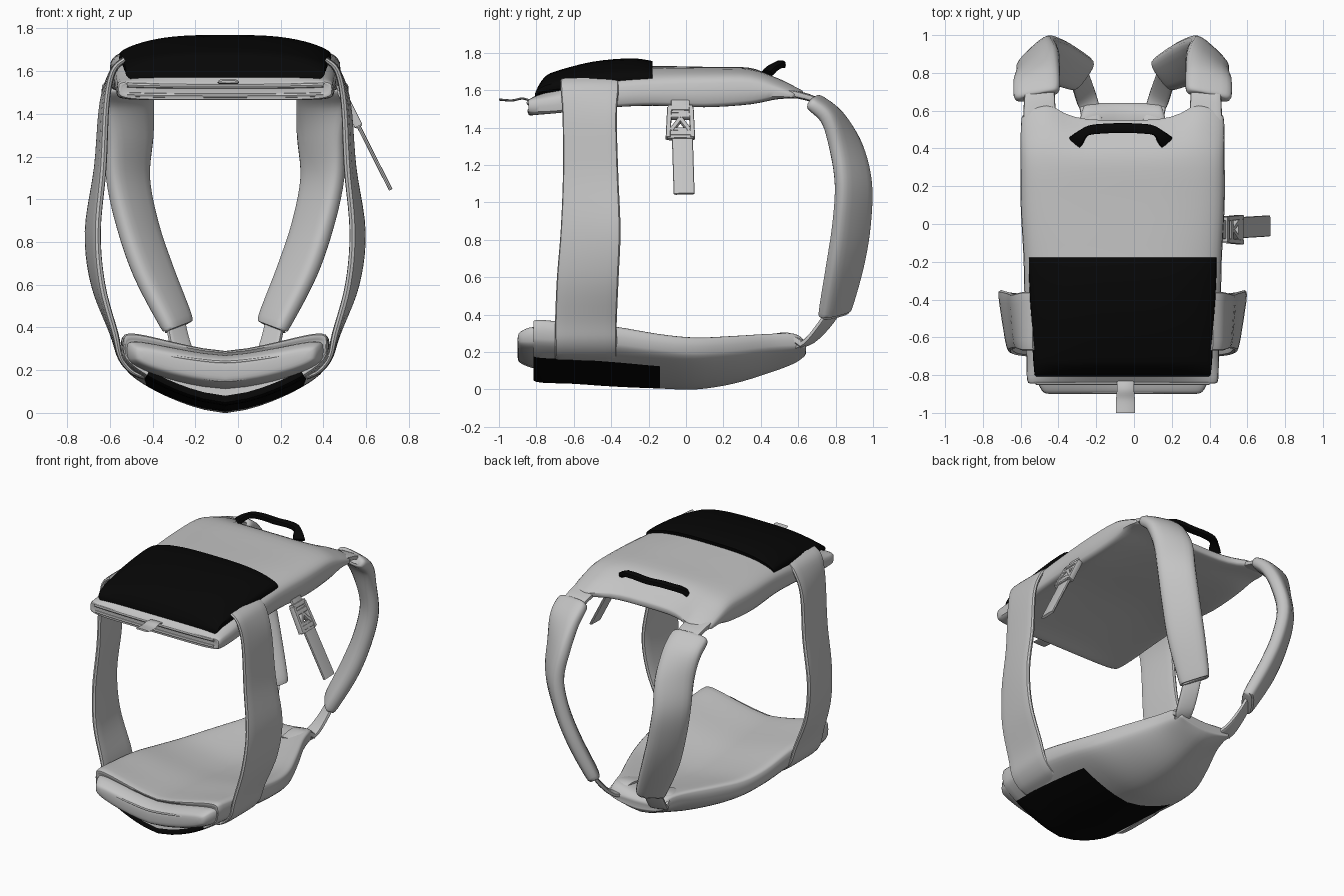
import bpy, bmesh, math
from mathutils import Vector as V

CX = -0.06  # symmetry plane of the vest


def material(name, c):
    m = bpy.data.materials.new(name)
    m.diffuse_color = (c, c, c, 1)
    return m


GREY = material("grey fabric", 0.55)
BLACK = material("black fabric", 0.002)


def resample(rows, n):
    """Catmull-Rom interpolation of tuples of numbers."""
    out = []
    for i in range(len(rows) - 1):
        a, b = rows[max(i - 1, 0)], rows[i]
        c, d = rows[i + 1], rows[min(i + 2, len(rows) - 1)]
        for k in range(n):
            t = k / n
            out.append(tuple(q + 0.5 * t * (r - p + t * (2 * p - 5 * q + 4 * r - s + t * (3 * (q - r) + s - p)))
                             for p, q, r, s in zip(a, b, c, d)))
    return out + [tuple(rows[-1])]


def sup(v, e):
    return math.copysign(abs(v) ** e, v) if abs(v) > 1e-6 else 0.0


def skin(name, rings, mat, rule=None):
    """Join closed rings into a capped solid; rule marks black faces."""
    bm = bmesh.new()
    vs = [[bm.verts.new(p) for p in r] for r in rings]
    n = len(vs[0])
    for a, b in zip(vs, vs[1:]):
        for j in range(n):
            k = (j + 1) % n
            f = bm.faces.new((a[j], a[k], b[k], b[j]))
            if rule and rule(f.calc_center_median(), j, n):
                f.material_index = 1
    # strip caps between the upper and lower halves of each end ring
    for r in (vs[0], vs[-1]):
        for j in range(n // 2):
            quad = list(dict.fromkeys((r[j], r[j + 1], r[(n - j - 1) % n], r[(n - j) % n])))
            if len(quad) > 2:
                bm.faces.new(quad)
    bmesh.ops.recalc_face_normals(bm, faces=bm.faces)
    me = bpy.data.meshes.new(name)
    bm.to_mesh(me)
    bm.free()
    me.materials.append(mat)
    me.materials.append(BLACK)
    ob = bpy.data.objects.new(name, me)
    bpy.context.collection.objects.link(ob)
    bpy.context.view_layer.objects.active = ob
    ob.select_set(True)
    bpy.ops.object.shade_smooth_by_angle(angle=math.radians(40))
    ob.select_set(False)
    return ob


def panel(name, rows, mat, n=48, p=2.0, e=0.45, rule=None, warp=None, steps=4):
    """Rows: y, half width, top z centre/edge, bottom z centre/edge."""
    rings = []
    for y, w, tc, te, bc, be in resample(rows, steps):
        ring = []
        for j in range(n):
            a = 2 * math.pi * j / n
            s = sup(math.cos(a), 0.75)
            h = sup(math.sin(a), e)
            q = abs(s) ** p
            top, bot = tc + (te - tc) * q, bc + (be - bc) * q
            z = (top + bot) / 2 + h * (top - bot) / 2
            ring.append((CX + s * w, y + (warp(y, s) if warp else 0), z))
        rings.append(ring)
    return skin(name, rings, mat, rule)


def band(name, pts, mat=GREY, n=16, steps=5, e=0.5):
    """Strap: rows of centre xyz, half-width vector xyz, half thickness."""
    rows = resample(pts, steps)
    rings = []
    for i, r in enumerate(rows):
        c, w = V(r[:3]), V(r[3:6])
        t = V(rows[min(i + 1, len(rows) - 1)][:3]) - V(rows[max(i - 1, 0)][:3])
        nrm = t.cross(w).normalized() * r[6]
        rings.append([c + w * sup(math.cos(2 * math.pi * j / n), e)
                      + nrm * sup(math.sin(2 * math.pi * j / n), e) for j in range(n)])
    return skin(name, rings, mat)


def sided(pts, s):
    """Place strap rows given in distances from the symmetry plane on side s."""
    return [(CX + s * r[0], r[1], r[2], s * r[3], r[4], r[5], r[6]) for r in pts]


# Upper panel with scooped neckline
def neck(y, s):
    k = min(max((y - 0.3) / 0.3, 0), 1)
    return k * (-0.08 * max(0, 1 - (abs(s) / 0.72) ** 4) - 0.05 * abs(s) ** 10)


panel("upper_panel", [
    (-0.84, 0.48, 1.53, 1.55, 1.485, 1.485), (-0.83, 0.505, 1.55, 1.58, 1.465, 1.45),
    (-0.70, 0.51, 1.64, 1.60, 1.495, 1.44), (-0.40, 0.52, 1.73, 1.67, 1.53, 1.46),
    (-0.18, 0.525, 1.73, 1.70, 1.545, 1.465), (0.10, 0.54, 1.725, 1.715, 1.545, 1.45),
    (0.35, 0.54, 1.72, 1.71, 1.55, 1.475), (0.50, 0.54, 1.68, 1.65, 1.555, 1.53),
    (0.61, 0.535, 1.62, 1.60, 1.56, 1.545), (0.63, 0.52, 1.60, 1.585, 1.575, 1.56)],
    GREY, p=3, warp=neck)

# Raised black flap
panel("upper_flap", [
    (-0.808, 0.45, 1.55, 1.58, 1.54, 1.56), (-0.80, 0.465, 1.60, 1.61, 1.545, 1.565),
    (-0.76, 0.47, 1.665, 1.64, 1.555, 1.575), (-0.70, 0.475, 1.70, 1.66, 1.56, 1.58),
    (-0.50, 0.485, 1.752, 1.70, 1.57, 1.60), (-0.30, 0.495, 1.77, 1.715, 1.58, 1.61),
    (-0.19, 0.497, 1.758, 1.715, 1.59, 1.61), (-0.18, 0.495, 1.75, 1.705, 1.59, 1.61)],
    BLACK, p=3.5)

# Piping along the front lip of the upper panel
for z, d in ((1.485, 0.0), (1.53, 0.004)):
    band("lip_piping", [(CX + u, -0.836 - d, z + 0.006 * abs(u / 0.46) ** 3, 0, 0.012, 0, 0.012)
                        for u in (-0.46, -0.35, -0.15, 0.15, 0.35, 0.46)], n=8, e=1)


# Lower panel, dished, with black patch underneath
def patch(c, j, n):
    mid = abs(math.cos(2 * math.pi * (j + 0.5) / n)) ** 0.75
    return j >= n // 2 and c.y < -0.14 and mid < 0.8


panel("lower_panel", [
    (-0.808, 0.46, 0.27, 0.37, 0.08, 0.24), (-0.80, 0.48, 0.29, 0.42, 0.04, 0.21),
    (-0.60, 0.49, 0.28, 0.40, 0.03, 0.20), (-0.38, 0.485, 0.265, 0.38, 0.015, 0.185),
    (-0.14, 0.47, 0.235, 0.335, 0.005, 0.16), (0.05, 0.43, 0.225, 0.315, 0.0, 0.145),
    (0.25, 0.35, 0.24, 0.32, 0.03, 0.16), (0.45, 0.26, 0.265, 0.325, 0.09, 0.19),
    (0.58, 0.22, 0.275, 0.32, 0.14, 0.20), (0.635, 0.20, 0.25, 0.265, 0.18, 0.21),
    (0.64, 0.18, 0.22, 0.23, 0.20, 0.22)], GREY, p=1.5, rule=patch)

# Front pouch and its seams
panel("front_pouch", [
    (-0.90, 0.38, 0.215, 0.285, 0.17, 0.25), (-0.89, 0.42, 0.245, 0.33, 0.145, 0.225),
    (-0.84, 0.45, 0.265, 0.365, 0.12, 0.21), (-0.79, 0.465, 0.27, 0.37, 0.11, 0.21)],
    GREY, p=1.5)
for z0, z1, w, y in ((0.235, 0.29, 0.39, -0.888), (0.155, 0.245, 0.39, -0.884)):
    band("pouch_seam", [(CX + k * w, y + 0.02 * abs(k) ** 6, z0 + (z1 - z0) * abs(k) ** 1.5, 0, 0.012, 0, 0.012)
                        for k in (-1, -0.7, -0.3, 0, 0.3, 0.7, 1)], n=8, e=1)

for s, side in ((-1, "left"), (1, "right")):
    # Wide side band wrapping from the upper to the lower panel
    band(side + "_side_band", sided([
        (0.47, -0.515, 1.655, 0, 0.155, 0, 0.014), (0.525, -0.515, 1.60, 0, 0.155, 0, 0.016),
        (0.565, -0.515, 1.45, 0.01, 0.145, 0, 0.018), (0.585, -0.51, 1.15, 0.015, 0.148, 0, 0.02),
        (0.62, -0.51, 0.85, 0.025, 0.16, 0, 0.02), (0.595, -0.525, 0.60, 0.02, 0.165, 0, 0.02),
        (0.52, -0.535, 0.37, 0.005, 0.165, 0, 0.018), (0.49, -0.535, 0.26, 0, 0.165, 0, 0.014),
        (0.44, -0.535, 0.195, 0, 0.165, 0, 0.012), (0.38, -0.535, 0.165, 0, 0.165, 0, 0.01)], s))
    # Upper webbing joining panel and shoulder pad
    band(side + "_upper_webbing", sided([
        (0.44, 0.52, 1.59, 0.085, 0, 0, 0.02), (0.44, 0.60, 1.575, 0.085, 0, 0, 0.02),
        (0.44, 0.70, 1.54, 0.08, 0, 0, 0.018), (0.44, 0.80, 1.44, 0.08, -0.01, 0, 0.018)], s))
    # Curved shoulder pad, twisting as it descends
    band(side + "_shoulder_pad", sided([
        (0.455, 0.675, 1.545, 0.09, -0.02, -0.01, 0.025), (0.455, 0.695, 1.53, 0.12, -0.025, -0.01, 0.042),
        (0.455, 0.785, 1.45, 0.12, -0.04, 0, 0.048), (0.45, 0.855, 1.30, 0.105, -0.07, 0, 0.05),
        (0.455, 0.895, 1.10, 0.09, -0.085, 0, 0.05), (0.41, 0.885, 0.88, 0.085, -0.09, 0, 0.05),
        (0.335, 0.85, 0.66, 0.08, -0.09, -0.01, 0.05), (0.23, 0.80, 0.43, 0.06, -0.08, -0.02, 0.044),
        (0.225, 0.795, 0.41, 0.05, -0.07, -0.02, 0.03)], s), e=0.65, n=20)
    # Thin lower webbing and its anchor on the lower panel
    band(side + "_lower_webbing", sided([
        (0.24, 0.81, 0.46, 0.04, -0.04, -0.01, 0.014), (0.22, 0.75, 0.36, 0.045, -0.035, 0, 0.014),
        (0.19, 0.66, 0.26, 0.05, -0.025, 0, 0.014), (0.16, 0.58, 0.23, 0.05, 0, 0, 0.02)], s))
    band(side + "_anchor", sided([
        (0.15, 0.42, 0.27, 0.05, 0, 0, 0.015), (0.16, 0.54, 0.285, 0.055, 0, 0, 0.02),
        (0.18, 0.62, 0.24, 0.05, 0, 0, 0.02)], s))

# Carry handle with ends sewn down to the panel
band("carry_handle", [
    (CX + u, y, z, wx, 0.026, 0, 0.018) for u, y, z, wx in
    ((-0.25, 0.435, 1.69, -0.03), (-0.225, 0.46, 1.715, -0.02), (-0.18, 0.495, 1.735, 0), (-0.10, 0.505, 1.74, 0),
     (0, 0.508, 1.735, 0), (0.10, 0.505, 1.74, 0), (0.165, 0.495, 1.735, 0), (0.205, 0.46, 1.715, 0.02),
     (0.23, 0.435, 1.69, 0.03))], BLACK, n=10)

# Pull tab at the front
band("front_tab", [
    (-0.045, -0.80, 1.53, 0.045, 0, 0, 0.006), (-0.045, -0.87, 1.555, 0.045, 0, 0, 0.006),
    (-0.045, -0.93, 1.545, 0.05, 0, 0, 0.006), (-0.045, -1.0, 1.55, 0.05, 0, 0, 0.006)], n=8)

# Hanging strap and side release buckle
Y = -0.03


def on_strap(t):
    """Point on the line from the panel edge to the strap end."""
    return 0.475 + 0.235 * t, 1.52 - 0.465 * t


def strip(name, t0, y0, t1, y1, hw, ht):
    (xa, za), (xb, zb) = on_strap(t0), on_strap(t1)
    d = V((xb - xa, y1 - y0, zb - za)).normalized()
    w = d.cross(V((0.893, 0, 0.451))).normalized() * hw
    band(name, [(xa, y0, za, *w, ht), (xb, y1, zb, *w, ht)], n=12, steps=1, e=0.35)


strip("buckle_loop", -0.05, Y, 0.12, Y, 0.05, 0.012)
strip("hanging_strap", 0.33, Y + 0.01, 1.02, Y + 0.02, 0.056, 0.009)
for s in (-1, 1):
    strip("buckle_side", 0.04, Y + s * 0.058, 0.38, Y + s * 0.066, 0.013, 0.02)
    strip("buckle_prong", 0.16, Y, 0.30, Y + s * 0.05, 0.012, 0.018)
for t in (0.04, 0.13, 0.33):
    strip("buckle_bar", t, Y - 0.065, t + 0.001, Y + 0.065, 0.016, 0.018)
strip("buckle_plate", 0.27, Y, 0.39, Y, 0.07, 0.016)
